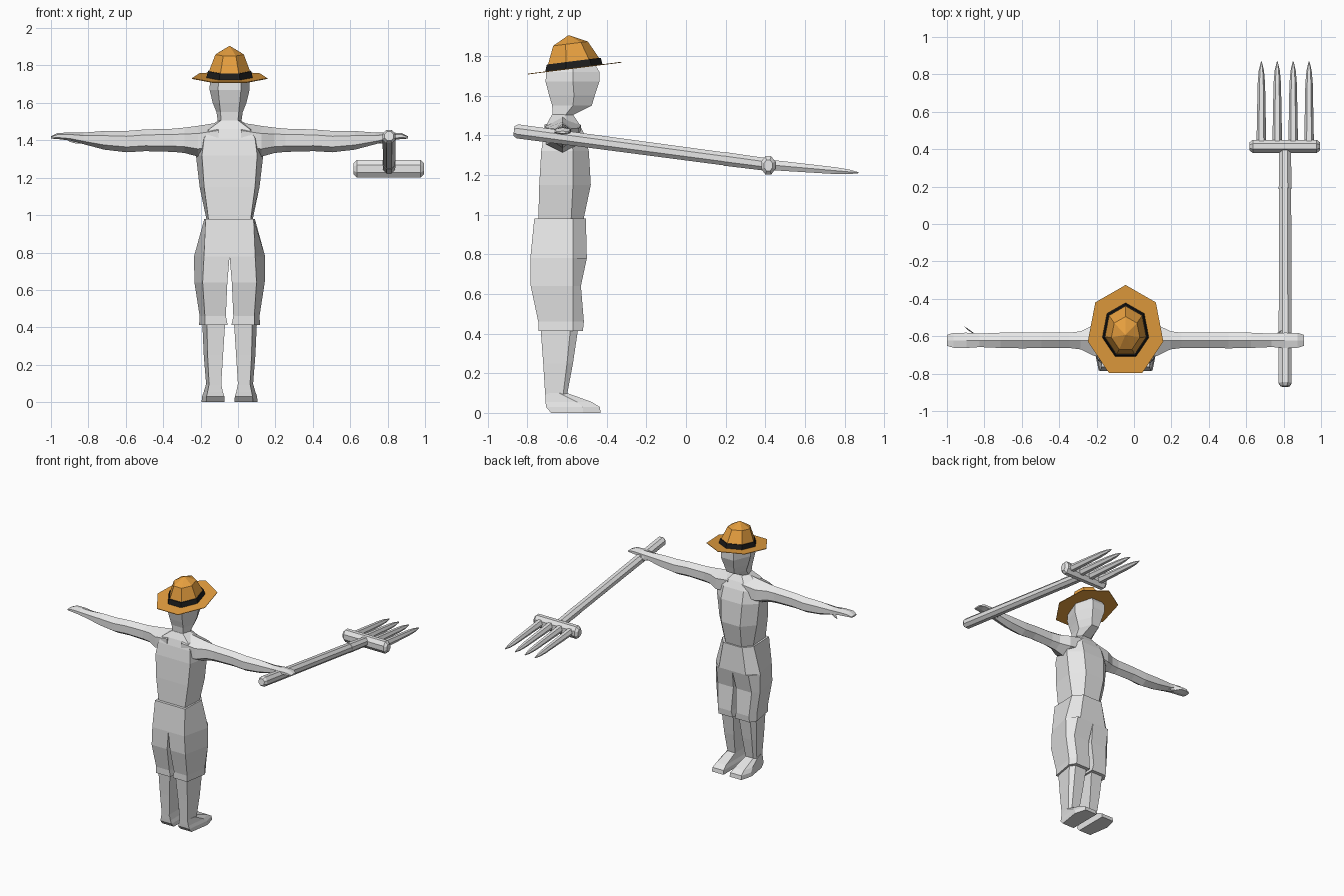
import bpy, bmesh, math
from mathutils import Vector

CX = -0.045          # body centre line


def material(name, rgb):
    m = bpy.data.materials.new(name)
    m.diffuse_color = (*rgb, 1)
    return m


GREY = material("plain grey", (0.8, 0.8, 0.8))
STRAW = material("straw orange", (0.8, 0.35, 0.05))
BLACK = material("band black", (0.012, 0.012, 0.012))


def loft(name, rings, mat, x=0.0, mirror=False, caps=True):
    """Skin a list of equal-length point rings; optionally mirror about x."""
    bm = bmesh.new()
    vs = [[bm.verts.new(p) for p in r] for r in rings]
    n = len(vs[0])
    for a, b in zip(vs, vs[1:]):
        for i in range(n):
            j = (i + 1) % n
            bm.faces.new((a[i], a[j], b[j], b[i]))
    if caps:
        bm.faces.new(vs[0])
        bm.faces.new(vs[-1])
    bmesh.ops.recalc_face_normals(bm, faces=bm.faces)
    me = bpy.data.meshes.new(name)
    bm.to_mesh(me)
    bm.free()
    me.materials.append(mat)
    ob = bpy.data.objects.new(name, me)
    ob.location.x = x
    bpy.context.collection.objects.link(ob)
    if mirror:
        ob.modifiers.new("mirror", "MIRROR").use_mirror_merge = False
    return ob


def hexa(z, w, back, mid, front, kb, kf):
    """Body section: flat back and front panels, pointed sides."""
    return [(-kb * w, back, z), (kb * w, back, z), (w, mid, z),
            (kf * w, front, z), (-kf * w, front, z), (-w, mid, z)]


def limb(z, xi, xo, back, mid, front, k=0.8):
    """One-sided leg section between an inner and an outer x."""
    o = xi + (xo - xi) * k
    return [(xi, back, z), (o, back, z), (xo, mid, z),
            (o, front, z), (xi, front, z), (xi, mid, z)]


def oval(n, c, u, v, phase=0.0):
    c, u, v = Vector(c), Vector(u), Vector(v)
    return [c + u * math.cos(phase + math.tau * i / n)
            + v * math.sin(phase + math.tau * i / n) for i in range(n)]


# Torso
loft("torso", [hexa(*r) for r in (
    (0.96, 0.12, -0.745, -0.58, -0.52, 0.92, 0.55),
    (1.15, 0.16, -0.74, -0.57, -0.48, 0.85, 0.5),
    (1.32, 0.18, -0.73, -0.57, -0.49, 0.82, 0.5),
    (1.41, 0.17, -0.715, -0.58, -0.515, 0.8, 0.5),
    (1.46, 0.135, -0.70, -0.60, -0.54, 0.8, 0.5),
    (1.505, 0.06, -0.675, -0.61, -0.57, 0.8, 0.5))], GREY, CX)

# Neck and head in one skin
loft("head", [hexa(*r) for r in (
    (1.46, 0.066, -0.68, -0.61, -0.56, 0.7, 0.6),
    (1.50, 0.063, -0.672, -0.61, -0.575, 0.7, 0.6),
    (1.55, 0.07, -0.675, -0.57, -0.475, 0.7, 0.45),
    (1.60, 0.09, -0.69, -0.565, -0.46, 0.6, 0.45),
    (1.67, 0.107, -0.708, -0.57, -0.437, 0.57, 0.5),
    (1.72, 0.105, -0.705, -0.57, -0.437, 0.57, 0.5),
    (1.76, 0.095, -0.69, -0.57, -0.46, 0.57, 0.5))], GREY, CX)

# Arms with flat mitten hands, and thumbs
ARM = ((0.06, 1.41, 0.085, 0.095), (0.17, 1.395, 0.082, 0.085),
       (0.24, 1.40, 0.068, 0.05), (0.30, 1.40, 0.062, 0.042),
       (0.45, 1.40, 0.058, 0.042), (0.55, 1.393, 0.057, 0.044),
       (0.67, 1.40, 0.05, 0.042), (0.78, 1.41, 0.031, 0.037),
       (0.85, 1.42, 0.022, 0.042), (0.92, 1.423, 0.016, 0.041),
       (0.955, 1.415, 0.006, 0.03))
loft("arm", [oval(6, (d, -0.622, z), (0, 0, hz), (0, hy * 1.12, 0))
             for d, z, hz, hy in ARM], GREY, CX, mirror=True)
loft("thumb", [oval(4, c, (r, r * 0.5, 0), (0, 0, r)) for c, r in (
    ((0.77, -0.61, 1.405), 0.02), ((0.82, -0.58, 1.40), 0.018),
    ((0.855, -0.553, 1.40), 0.008))], GREY, CX, mirror=True)

# Shorts: hip block plus two legs
loft("shorts_hips", [hexa(*r) for r in (
    (0.98, 0.135, -0.765, -0.57, -0.505, 0.95, 0.6),
    (0.78, 0.19, -0.785, -0.57, -0.50, 0.72, 0.6))], GREY, CX)
loft("shorts_leg", [limb(*r) for r in (
    (0.78, 0.0, 0.19, -0.785, -0.57, -0.50, 0.72),
    (0.64, 0.012, 0.188, -0.783, -0.57, -0.53, 0.75),
    (0.46, 0.02, 0.16, -0.745, -0.57, -0.515),
    (0.412, 0.01, 0.163, -0.745, -0.57, -0.52))], GREY, CX, mirror=True)

# Lower legs and feet
loft("lower_leg", [limb(*r) for r in (
    (0.45, 0.022, 0.147, -0.735, -0.58, -0.54),
    (0.25, 0.035, 0.138, -0.72, -0.60, -0.57),
    (0.09, 0.045, 0.125, -0.71, -0.62, -0.60))], GREY, CX, mirror=True)
loft("foot", [limb(*r) for r in (
    (0.10, 0.045, 0.125, -0.71, -0.64, -0.60),
    (0.055, 0.036, 0.138, -0.708, -0.55, -0.475),
    (0.03, 0.028, 0.147, -0.706, -0.52, -0.435),
    (0.0, 0.026, 0.15, -0.68, -0.52, -0.43))], GREY, CX, mirror=True)

# Hat: seven-sided and tilted up toward the face
TILT = 0.126


def hat_ring(h, rx, ry, y=-0.573):
    z = 1.737 + h + TILT * (y + 0.573)
    return oval(7, (0, y, z), (0, ry, TILT * ry), (rx, 0, 0))


loft("hat_brim", [hat_ring(-0.002, 0.207, 0.247), hat_ring(0.002, 0.207, 0.247)],
     STRAW, CX)
loft("hat_band", [hat_ring(0.0, 0.128, 0.152), hat_ring(0.036, 0.119, 0.143)],
     BLACK, CX)
loft("hat_crown", [hat_ring(0.03, 0.115, 0.138), hat_ring(0.126, 0.078, 0.092, -0.587),
                   hat_ring(0.169, 0.003, 0.003, -0.592)], STRAW, CX)

# Pitchfork: shaft, socket, crossbar, tines
FX = 0.808


def shaft_ring(y, r):
    return oval(8, (FX, y, 1.252 - 0.133 * (y - 0.41)), (r, 0, 0),
                (0, r * 0.13, r), math.pi / 8)


loft("fork_shaft", [shaft_ring(y, r) for y, r in (
    (-0.868, 0.026), (-0.85, 0.038), (0.2, 0.035))], GREY)
loft("fork_socket", [shaft_ring(0.19, 0.037), shaft_ring(0.41, 0.034)], GREY)
loft("fork_crossbar", [oval(8, (x, 0.415, 1.248), (0, 0.038 * k, 0), (0, 0, 0.05 * k),
                            math.pi / 8)
                       for x, k in ((0.617, 0.6), (0.635, 1), (0.977, 1), (0.995, 0.6))],
     GREY)
for i in range(4):
    x = 0.681 + 0.085 * i
    loft(f"fork_tine_{i + 1}", [
        oval(6, (x, y, 1.25 - 0.088 * (y - 0.43)), (r, 0, 0), (0, 0, rz))
        for y, r, rz in ((0.43, 0.026, 0.03), (0.75, 0.02, 0.02),
                         (0.82, 0.014, 0.014), (0.87, 0.002, 0.003))], GREY)
